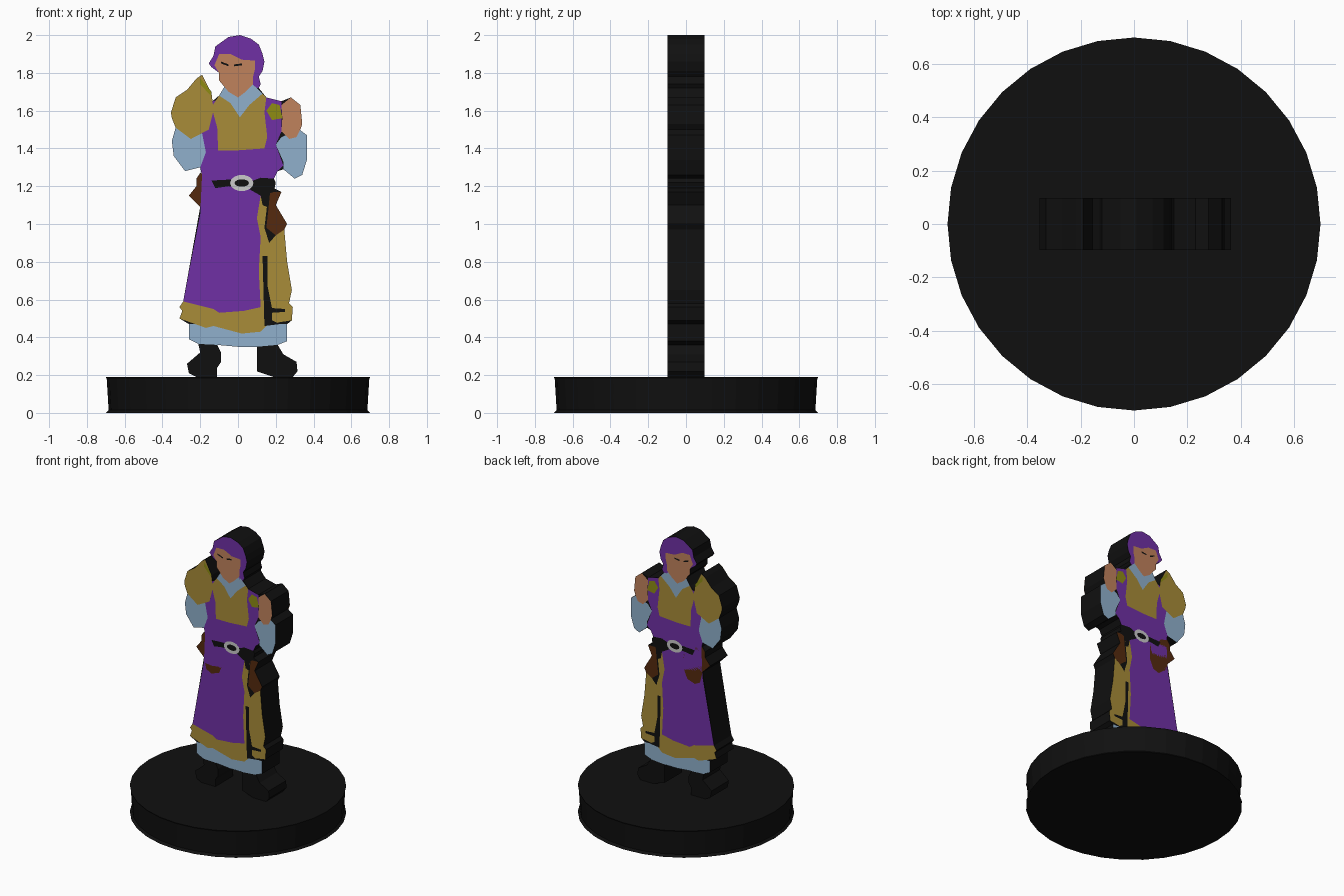
import bpy, bmesh, math

HALF = 0.1       # half thickness of the standee
STEP = 0.0004    # height of each printed layer


def material(name, hexa):
    def lin(c):
        return c / 12.92 if c < 0.04045 else ((c + 0.055) / 1.055) ** 2.4
    m = bpy.data.materials.new(name)
    m.diffuse_color = [lin(int(hexa[i:i + 2], 16) / 255) for i in (0, 2, 4)] + [1]
    return m


black = material("black", "101010")
purple = material("purple", "7030A5")
gold = material("gold", "A88C38")
blue = material("pale_blue", "90B0CC")
skin = material("skin", "C0825C")
brown = material("brown", "552A0E")
olive = material("olive", "8E8C14")
silver = material("silver", "C0C0C0")


def finish(name, bm, mat):
    me = bpy.data.meshes.new(name)
    bm.to_mesh(me)
    bm.free()
    me.materials.append(mat)
    ob = bpy.data.objects.new(name, me)
    bpy.context.collection.objects.link(ob)
    return ob


def slab(name, pts, mat):
    """Closed outline extruded through the full thickness."""
    bm = bmesh.new()
    f = bm.faces.new([bm.verts.new((x, -HALF + 5 * STEP, z)) for x, z in pts])
    r = bmesh.ops.extrude_face_region(bm, geom=[f])
    verts = [v for v in r["geom"] if isinstance(v, bmesh.types.BMVert)]
    bmesh.ops.translate(bm, verts=verts, vec=(0, 2 * (HALF - 5 * STEP), 0))
    bmesh.ops.recalc_face_normals(bm, faces=bm.faces)
    bmesh.ops.triangulate(bm, faces=[f for f in bm.faces if len(f.verts) > 4])
    return finish(name, bm, mat)


def panel(name, layer, mat, pts):
    """Flat coloured area, repeated on the front and the back."""
    bm = bmesh.new()
    y = HALF - 5 * STEP + layer * STEP
    for side in (-1, 1):
        f = bm.faces.new([bm.verts.new((x, side * y, z)) for x, z in pts])
        f.normal_update()
        if f.normal.y * side < 0:
            f.normal_flip()
    bmesh.ops.triangulate(bm, faces=bm.faces[:])
    return finish(name, bm, mat)


def oval(cx, cz, rx, rz, n=14):
    return [(cx + rx * math.cos(2 * math.pi * i / n),
             cz + rz * math.sin(2 * math.pi * i / n)) for i in range(n)]


# round base: lathed profile with a slight taper and foot flare
SIDES = 32
bm = bmesh.new()
rings = [[bm.verts.new((r * math.cos(2 * math.pi * i / SIDES),
                        r * math.sin(2 * math.pi * i / SIDES), z)) for i in range(SIDES)]
         for r, z in ((0.70, 0), (0.685, 0.015), (0.69, 0.1), (0.695, 0.18), (0.70, 0.19))]
for a, b in zip(rings, rings[1:]):
    for i in range(SIDES):
        j = (i + 1) % SIDES
        bm.faces.new((a[i], a[j], b[j], b[i]))
bm.faces.new(rings[0][::-1])
bm.faces.new(rings[-1])
finish("round_base", bm, black)

# figure silhouette, listed by body region
head_l = [(-.05, 1.99), (-.12, 1.94), (-.13, 1.89), (-.155, 1.85), (-.14, 1.83), (-.10, 1.80)]
head_r = [(.11, 1.72), (.12, 1.74), (.11, 1.78), (.13, 1.81), (.14, 1.86), (.13, 1.90),
          (.11, 1.95), (.07, 1.98), (.01, 2.0)]
neck_l = [(-.10, 1.76), (-.07, 1.73), (-.10, 1.68), (-.135, 1.65)]
shoulder = [(-.14, 1.69), (-.19, 1.79), (-.22, 1.77), (-.27, 1.71), (-.33, 1.67),
            (-.355, 1.59), (-.35, 1.56), (-.33, 1.51)]
sleeve_l = [(-.35, 1.44), (-.34, 1.36), (-.28, 1.28), (-.20, 1.30)]
waist_l = [(-.19, 1.265), (-.22, 1.24), (-.22, 1.20), (-.26, 1.15), (-.20, 1.09)]
robe_l = [(-.29, .59), (-.31, .56), (-.295, .54), (-.31, .50), (-.26, .47)]
hem_l = [(-.26, .39), (-.21, .365)]
foot_l = [(-.20, .32), (-.27, .26), (-.26, .21), (-.22, .19), (-.11, .19), (-.11, .24),
          (-.09, .27), (-.09, .32)]
hem_mid = [(-.11, .36), (0, .35), (.10, .35)]
foot_r = [(.10, .22), (.19, .19), (.29, .19), (.315, .22), (.31, .27), (.24, .31)]
hem_r = [(.21, .36), (.26, .38)]
robe_r = [(.26, .47), (.285, .49), (.29, .56), (.27, .58), (.285, .65), (.26, .80), (.245, .97)]
waist_r = [(.26, 1.0), (.20, 1.10), (.23, 1.17), (.19, 1.19), (.20, 1.22), (.19, 1.24),
           (.21, 1.28), (.24, 1.29)]
sleeve_r = [(.30, 1.24), (.34, 1.26), (.365, 1.34), (.365, 1.47), (.325, 1.50)]
hand = [(.34, 1.53), (.33, 1.63), (.28, 1.67), (.23, 1.65)]
outline = (head_l + neck_l + shoulder + sleeve_l + waist_l + robe_l + hem_l + foot_l + hem_mid
           + foot_r + hem_r + robe_r + waist_r + sleeve_r + hand + [(.15, 1.67)] + head_r)
slab("figure_body", outline, black)

# robe from the hem upward
panel("under_hem", 1, blue, [(-.26, .47)] + hem_l + hem_mid + hem_r + [(.26, .47)])
panel("robe_trim", 2, gold, robe_l[:4] + [(-.17, .45), (-.13, .46), (.02, .42), (.12, .43),
      (.15, .46), (.22, .48)] + robe_r[1:] + [(.20, .94), (.165, .90), (.14, .98), (.16, 1.15), (.11, 1.2)])
panel("skirt", 3, purple, [(-.19, 1.27), (-.20, 1.05), (-.29, .59), (-.13, .55), (-.10, .53),
      (.03, .54), (.12, .56), (.11, .75), (.12, .93), (.10, 1.03), (.12, 1.15), (.19, 1.24)])
panel("robe_slit", 3, black, [(.13, .83), (.155, .83), (.155, .68), (.18, .555), (.25, .55),
      (.25, .535), (.18, .53), (.18, .49), (.22, .47), (.14, .46)])
panel("tunic", 2, purple, [(-.135, 1.65), (-.15, 1.52), (-.21, 1.47), (-.17, 1.38), (-.20, 1.30),
      (-.19, 1.25), (.19, 1.24), (.21, 1.28), (.24, 1.31), (.20, 1.42), (.23, 1.49),
      (.23, 1.65), (.15, 1.67), (.10, 1.71)])
panel("chest_panel", 3, gold, [(-.10, 1.68), (-.14, 1.62), (-.11, 1.51), (-.105, 1.39), (0, 1.39),
      (.14, 1.40), (.155, 1.46), (.14, 1.59), (.15, 1.67), (.12, 1.70)])
panel("collar", 4, blue, [(-.07, 1.73), (-.10, 1.68), (-.04, 1.64), (.01, 1.565), (.06, 1.63),
      (.13, 1.69), (.10, 1.72), (.05, 1.76)])

# arms
panel("left_sleeve", 3, blue, [(-.33, 1.51)] + sleeve_l + [(-.17, 1.38), (-.19, 1.48)])
panel("right_sleeve", 3, blue, [(.23, 1.46), (.20, 1.42), (.24, 1.33), (.24, 1.29)] + sleeve_r)
panel("shoulder_cape", 4, gold, [(-.135, 1.65)] + shoulder + [(-.25, 1.45), (-.155, 1.50), (-.13, 1.60)])
panel("shoulder_lining", 5, olive, [(-.20, 1.77), (-.19, 1.76), (-.14, 1.70), (-.145, 1.68), (-.20, 1.74)])
panel("hand", 4, skin, hand[:3] + [(.23, 1.63), (.235, 1.56), (.23, 1.49), (.27, 1.45), (.31, 1.46), (.33, 1.50)])
panel("cuff", 5, olive, [(.15, 1.60), (.18, 1.64), (.22, 1.63), (.235, 1.56), (.18, 1.55)])

# head
panel("hood", 4, purple, head_l + [(.05, 1.77), (.08, 1.72)] + head_r)
panel("face", 5, skin, [(-.10, 1.90), (-.04, 1.90), (.02, 1.87), (.09, 1.865), (.09, 1.82), (.08, 1.78),
      (.08, 1.74), (.04, 1.70), (0, 1.67), (-.05, 1.70), (-.10, 1.76), (-.10, 1.80), (-.125, 1.84)])
panel("left_eye", 6, black, [(-.09, 1.86), (-.05, 1.845), (-.05, 1.835), (-.09, 1.85)])
panel("right_eye", 6, black, [(-.02, 1.845), (.02, 1.85), (.02, 1.84), (-.02, 1.835)])

# belt, pouches and buckle
panel("belt", 4, black, [(-.14, 1.23), (-.05, 1.235), (.08, 1.23), (.12, 1.245), (.19, 1.24),
      (.20, 1.22), (.19, 1.17), (.16, 1.16), (.155, 1.09), (.13, 1.10), (.12, 1.15), (.05, 1.19),
      (-.05, 1.20), (-.12, 1.19)])
panel("left_pouch", 3, brown, [(-.20, 1.27), (-.14, 1.25), (-.10, 1.19), (-.05, 1.18), (-.05, 1.08),
      (-.08, 1.01), (-.14, .99), (-.18, 1.01)] + waist_l[:0:-1])
panel("right_pouch", 4, brown, [(.17, 1.17), (.23, 1.17), (.20, 1.10), (.26, 1.0), (.245, .97),
      (.20, .94), (.15, .98), (.16, 1.07)])
panel("buckle", 5, silver, oval(.02, 1.217, .062, .043))
panel("buckle_centre", 6, black, oval(.02, 1.217, .038, .02))
